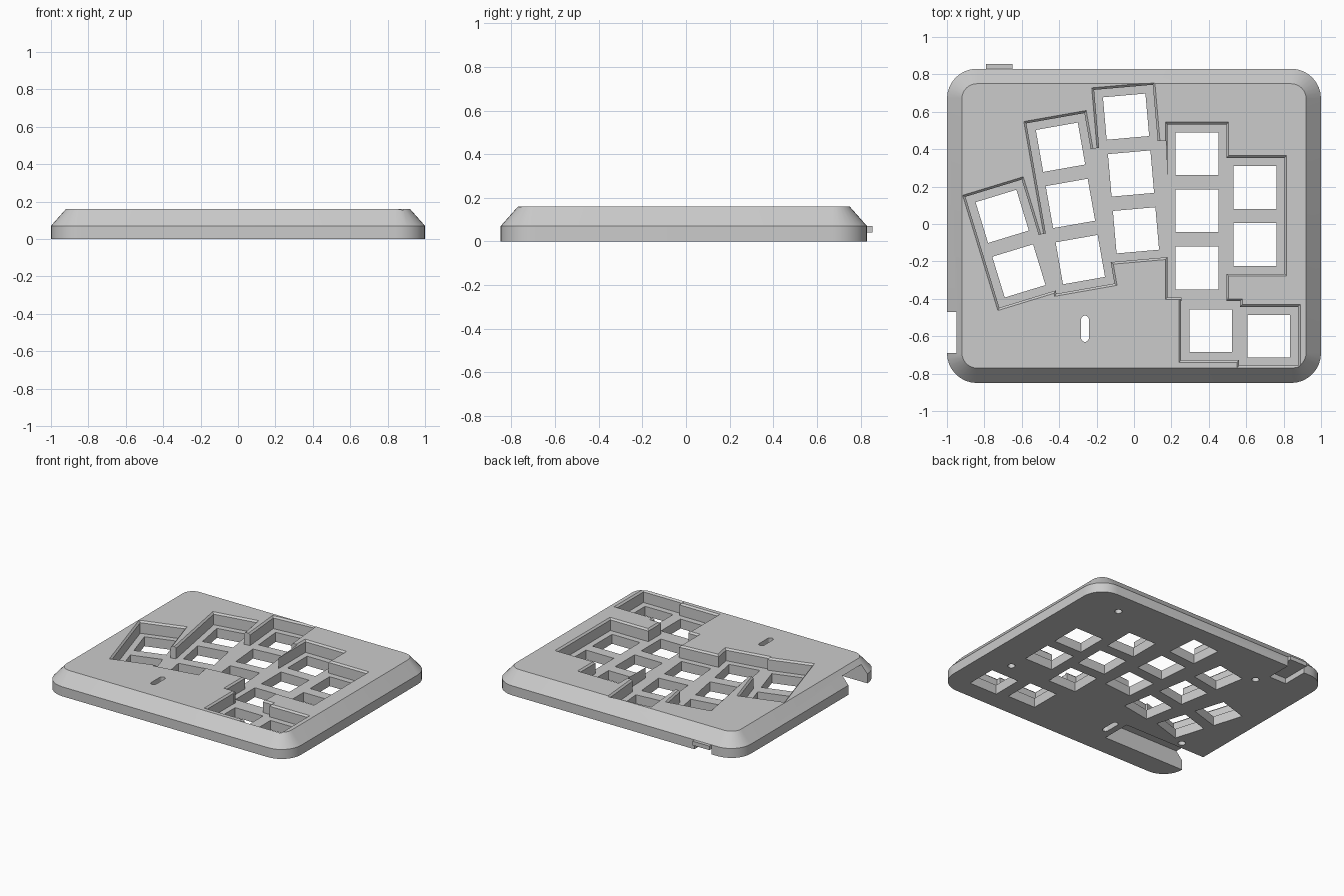
import bpy, bmesh
from math import cos, sin, pi, radians
from mathutils import Matrix, Vector

old = bpy.data.objects.get("Cube")
if old:
    bpy.data.objects.remove(old, do_unlink=True)

TOP, FLOOR, BAND = 0.16, 0.07, 0.07   # deck, key well floor, side band heights
PITCH, HOLE, WELL = 0.305, 0.228, 0.315

grey = bpy.data.materials.new("plain_grey")
grey.use_nodes = True
colour = (0.6, 0.6, 0.6, 1)
grey.diffuse_color = colour
grey.node_tree.nodes["Principled BSDF"].inputs["Base Color"].default_value = colour


def loft(bm, rings):
    """Closed solid through (outline, z) rings with equal point counts."""
    loops = [[bm.verts.new((x, y, z)) for x, y in pts] for pts, z in rings]
    n = len(loops[0])
    bm.faces.new(loops[0][::-1])
    bm.faces.new(loops[-1])
    for a, b in zip(loops, loops[1:]):
        for i in range(n):
            j = (i + 1) % n
            bm.faces.new((a[i], a[j], b[j], b[i]))


def rect(x, y, w, h, angle=0):
    rot = Matrix.Rotation(radians(angle), 2)
    corners = [(-1, -1), (1, -1), (1, 1), (-1, 1)]
    return [Vector((x, y)) + rot @ Vector((a * w / 2, b * h / 2)) for a, b in corners]


def rounded(x, y, w, h, r, core, steps=8):
    """Rectangle with corner arcs of radius r, centred 'core' in from the sides."""
    pts = []
    for k, (a, b) in enumerate([(1, 1), (-1, 1), (-1, -1), (1, -1)]):
        for i in range(steps + 1):
            t = (k + i / steps) * pi / 2
            pts.append((x + a * (w / 2 - core) + r * cos(t),
                        y + b * (h / 2 - core) + r * sin(t)))
    return pts


def prism(bm, pts, z0, z1):
    loft(bm, [(pts, z0), (pts, z1)])


def make(name, bm):
    mesh = bpy.data.meshes.new(name)
    bmesh.ops.recalc_face_normals(bm, faces=bm.faces)
    bm.to_mesh(mesh)
    bm.free()
    obj = bpy.data.objects.new(name, mesh)
    bpy.context.collection.objects.link(obj)
    mesh.materials.append(grey)
    return obj


def well(bm, x, y, w, h, angle=0):
    """Key well cutter with a narrow flare at the deck."""
    wide = rect(x, y, w + 0.024, h + 0.024, angle)
    straight = rect(x, y, w, h, angle)
    loft(bm, [(straight, FLOOR), (straight, TOP - 0.012), (wide, TOP), (wide, TOP + 0.05)])


# Case body with vertical band and sloped rim
bm = bmesh.new()
outer = rounded(0, -0.01, 2, 1.68, 0.16, 0.16)
inner = rounded(0, -0.01, 2, 1.68, 0.08, 0.16)
loft(bm, [(outer, 0), (outer, BAND), (inner, TOP)])
case = make("case", bm)

# Key columns: centre x, centre y, tilt, key count
columns = [(-0.66, -0.105, 17, 2), (-0.34, 0.11, 10, 3), (-0.016, 0.27, 5, 3),
           (0.337, 0.07, 0, 3), (0.647, 0.043, 0, 2), (0.41, -0.57, 0, 1),
           (0.72, -0.6, 0, 1)]
bm = bmesh.new()
for x, y, tilt, count in columns:
    well(bm, x, y, WELL, WELL + PITCH * (count - 1), tilt)
    for k in range(count):
        d = (k - (count - 1) / 2) * PITCH
        t = radians(tilt)
        prism(bm, rect(x - d * sin(t), y + d * cos(t), HOLE, HOLE, tilt), -0.05, 0.1)

# Clear the narrow gaps between neighbouring columns
for x, y, w, h, tilt in [(-0.455, -0.205, 0.05, 0.31, 13.5), (-0.168, 0.107, 0.07, 0.6, 7.5),
                         (0.152, 0.144, 0.06, 0.6, 2), (0.375, -0.4, 0.24, 0.06, 0)]:
    prism(bm, rect(x, y, w, h, tilt), FLOOR, TOP + 0.05)

# Slot through the deck, bay open to the left side, port recess, screw holes
prism(bm, rounded(-0.262, -0.56, 0.042, 0.14, 0.021, 0.021), -0.05, 0.25)
prism(bm, rect(-0.72, -0.58, 0.78, 0.22), -0.05, 0.126)
prism(bm, rect(-0.72, 0.76, 0.14, 0.24), -0.05, 0.04)
for x, y in [(0.69, 0.66), (0.77, -0.36), (-0.6, 0.55), (-0.77, -0.42)]:
    prism(bm, rounded(x, y, 0.05, 0.05, 0.025, 0.025, 4), -0.05, 0.05)
bmesh.ops.remove_doubles(bm, verts=bm.verts, dist=1e-6)
cutter = make("cutter", bm)
cutter.hide_render = True

cut = case.modifiers.new("openings", 'BOOLEAN')
cut.operation = 'DIFFERENCE'
cut.solver = 'EXACT'
cut.use_self = True
cut.object = cutter
bpy.context.view_layer.objects.active = case
case.select_set(True)
bpy.ops.object.modifier_apply(modifier=cut.name)
bpy.data.objects.remove(cutter, do_unlink=True)
bpy.ops.object.shade_smooth_by_angle(angle=radians(25))

# Port hood on the back edge
bm = bmesh.new()
prism(bm, rect(-0.72, 0.827, 0.14, 0.056), 0.04, 0.07)
make("port_hood", bm)
